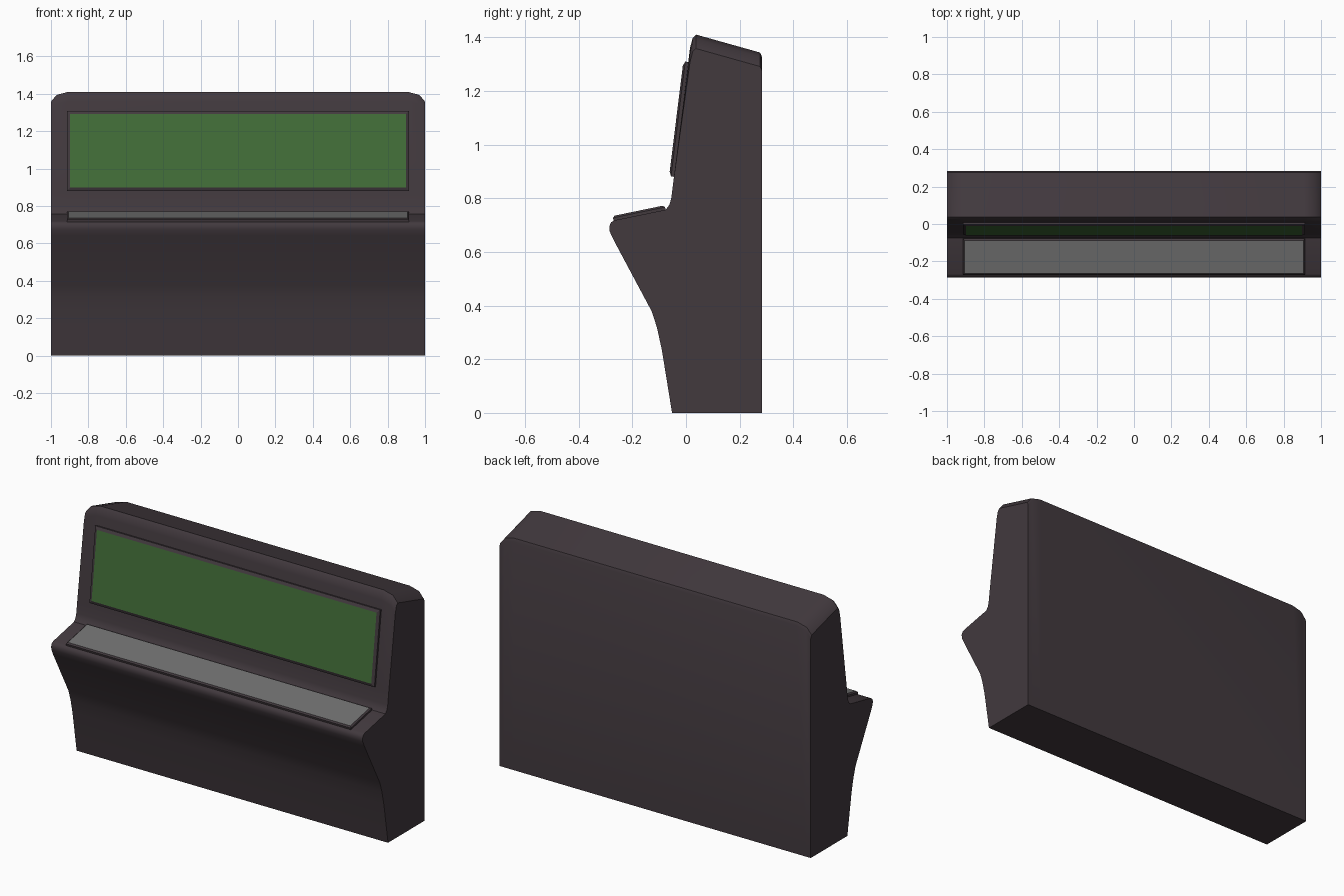
import bpy, bmesh, math
from mathutils import Vector

if "Cube" in bpy.data.objects:
    bpy.data.objects.remove(bpy.data.objects["Cube"])


def material(name, rgb):
    m = bpy.data.materials.new(name)
    m.diffuse_color = (*rgb, 1)
    m.use_nodes = True
    m.node_tree.nodes["Principled BSDF"].inputs["Base Color"].default_value = m.diffuse_color
    return m


BODY = material("dark plum casing", (0.054, 0.041, 0.048))
GREEN = material("green screen", (0.054, 0.155, 0.040))
GREY = material("grey panel", (0.165, 0.165, 0.165))


def finish(name, bm, mats, angle):
    bmesh.ops.recalc_face_normals(bm, faces=bm.faces)
    me = bpy.data.meshes.new(name)
    bm.to_mesh(me)
    bm.free()
    for m in mats:
        me.materials.append(m)
    ob = bpy.data.objects.new(name, me)
    bpy.context.collection.objects.link(ob)
    bpy.ops.object.select_all(action='DESELECT')
    ob.select_set(True)
    bpy.context.view_layer.objects.active = ob
    bpy.ops.object.shade_smooth_by_angle(angle=math.radians(angle))
    return ob


# Console casing: side profile (y, z) lofted along x, top corners rounded down
profile = [(-0.052, 0), (0.284, 0), (0.284, 1.325), (0.276, 1.343),
           (0.037, 1.41), (0.025, 1.398), (0.015, 1.36), (-0.046, 0.87),
           (-0.055, 0.80), (-0.062, 0.775), (-0.076, 0.757),
           (-0.266, 0.718), (-0.279, 0.711), (-0.286, 0.695), (-0.284, 0.675),
           (-0.268, 0.641), (-0.127, 0.377), (-0.108, 0.317), (-0.09, 0.235)]
stations = [(-1, 0.052), (-0.97, 0.016), (-0.91, 0),
            (0.91, 0), (0.97, 0.016), (1, 0.052)]
bm = bmesh.new()
rings = [[bm.verts.new((x, y, z - (drop if z > 1.3 else 0))) for y, z in profile]
         for x, drop in stations]
n = len(profile)
for a, b in zip(rings, rings[1:]):
    for i in range(n):
        j = (i + 1) % n
        bm.faces.new((a[i], a[j], b[j], b[i]))
bm.faces.new(rings[0])
bm.faces.new(rings[-1])
finish("console_casing", bm, [BODY], 40)


def raised_plate(name, low, high, lift, inset, half_x, colour):
    """Plate on the slope from low to high (y, z), sloped rim, coloured face."""
    a, b = Vector((0, *low)), Vector((0, *high))
    u = (b - a).normalized()
    out = Vector((0, -u.z, u.y))
    bm = bmesh.new()
    loops = []
    for h, ins in ((-0.015, 0), (lift * 0.6, 0), (lift, inset)):
        p, q = a + u * ins + out * h, b - u * ins + out * h
        X = Vector((half_x - ins, 0, 0))
        loops.append([bm.verts.new(v) for v in (p - X, p + X, q + X, q - X)])
    for s, t in zip(loops, loops[1:]):
        for i in range(4):
            j = (i + 1) % 4
            bm.faces.new((s[i], s[j], t[j], t[i]))
    bm.faces.new(loops[0])
    bm.faces.new(loops[-1]).material_index = 1
    finish(name, bm, [BODY, colour], 15)


# Upright screen and sloping control panel
raised_plate("screen", (-0.045, 0.88), (0.008, 1.308), 0.018, 0.017, 0.915, GREEN)
raised_plate("control_panel", (-0.27, 0.717), (-0.076, 0.757), 0.017, 0.008, 0.915, GREY)
